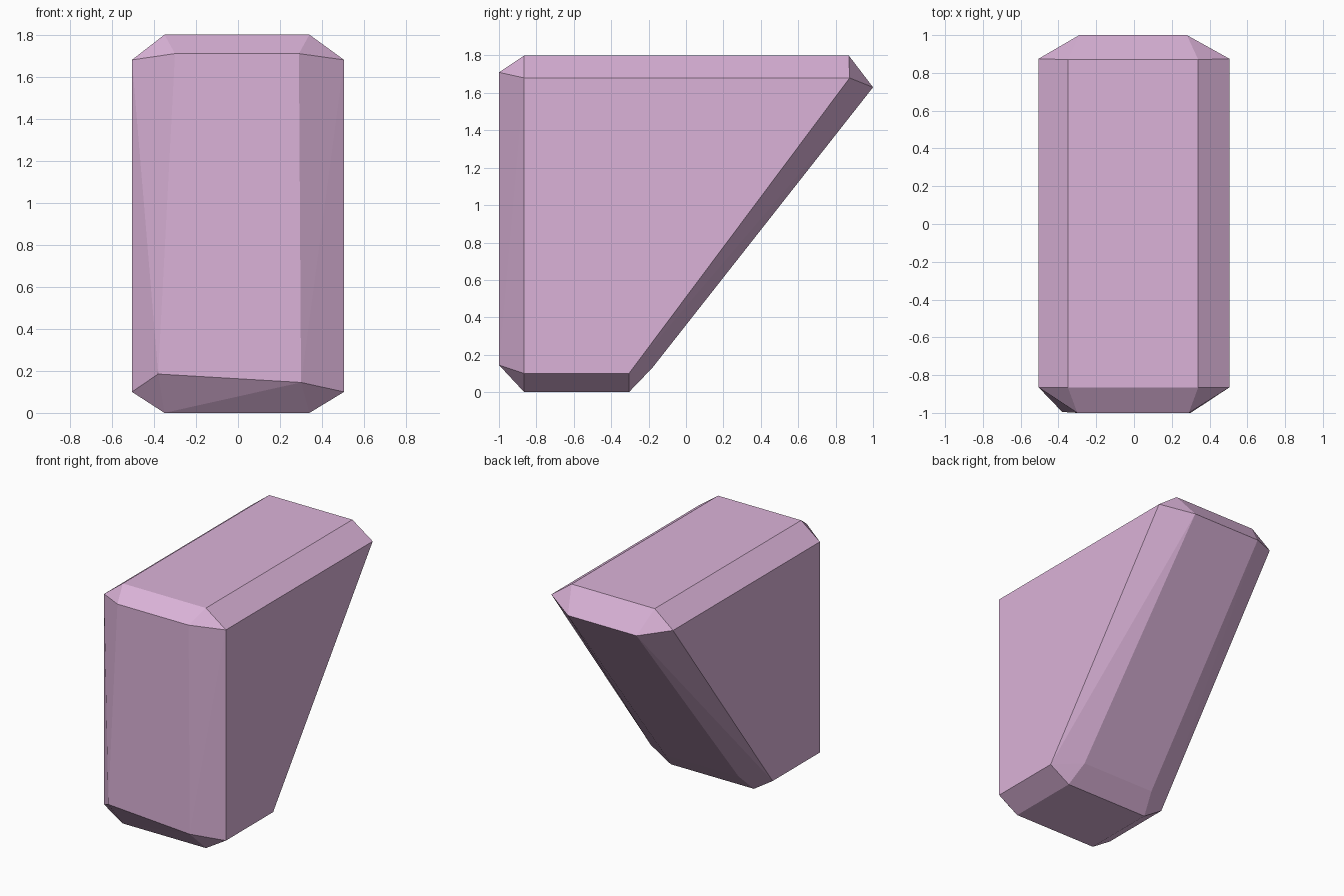
import bpy, bmesh, math

cube = bpy.data.objects.get("Cube")
if cube:
    bpy.data.objects.remove(cube, do_unlink=True)

# Single flat colour
pink = bpy.data.materials.new("soft_pink")
pink.use_nodes = True
colour = (0.71, 0.45, 0.69, 1)
pink.diffuse_color = colour
bsdf = next(n for n in pink.node_tree.nodes if n.type == 'BSDF_PRINCIPLED')
bsdf.inputs["Base Color"].default_value = colour

bm = bmesh.new()


def edge(left, right, y, z):
    """Add the two ends of a crosswise edge."""
    for x in (left, right):
        bm.verts.new((x, y, z))


# Flat sides: tapered quadrilateral profile (y, z)
for y, z in ((-0.865, 0.1), (-0.305, 0.1), (0.875, 1.68), (-0.865, 1.68)):
    edge(-0.505, 0.505, y, z)

# Top and base faces
for y in (-0.865, 0.87):
    edge(-0.35, 0.34, y, 1.8)
for y in (-0.865, -0.305):
    edge(-0.35, 0.34, y, 0)

# Front face, slightly skewed at the lower right
edge(-0.3, 0.29, -1, 1.71)
bm.verts.new((0.3, -1, 0.145))
bm.verts.new((-0.38, -0.995, 0.185))

# Sloping back face
edge(-0.29, 0.28, 1, 1.63)
edge(-0.31, 0.3, -0.18, 0.13)

# Close the chamfered block and merge coplanar triangles
hull = bmesh.ops.convex_hull(bm, input=bm.verts[:])
loose = [v for v in bm.verts if not v.link_faces]
bmesh.ops.delete(bm, geom=loose, context='VERTS')
bmesh.ops.dissolve_limit(bm, angle_limit=math.radians(1),
                         verts=bm.verts[:], edges=bm.edges[:])
bmesh.ops.recalc_face_normals(bm, faces=bm.faces[:])

mesh = bpy.data.meshes.new("chamfered_block")
bm.to_mesh(mesh)
bm.free()
mesh.materials.append(pink)
block = bpy.data.objects.new("chamfered_block", mesh)
bpy.context.collection.objects.link(block)
